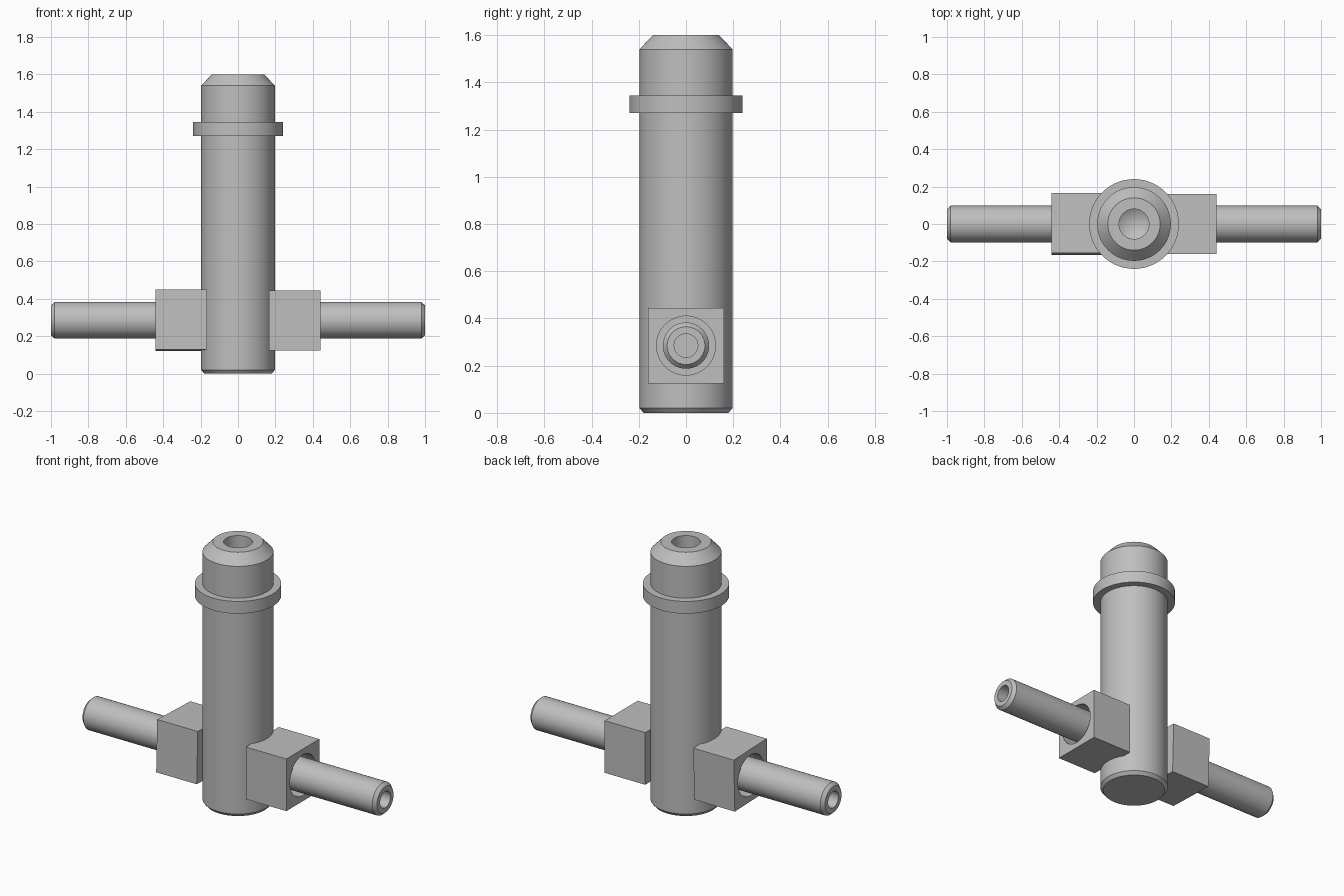
import bpy
import bmesh
import math
from mathutils import Matrix, Vector

cube = bpy.data.objects.get("Cube")
if cube:
    bpy.data.objects.remove(cube, do_unlink=True)

# One plain metal colour
metal = bpy.data.materials.new("grey metal")
metal.use_nodes = True
METAL_COLOUR = (0.52, 0.52, 0.52, 1)
metal.diffuse_color = METAL_COLOUR
metal.node_tree.nodes["Principled BSDF"].inputs["Base Color"].default_value = METAL_COLOUR

OUTLET_Z = 0.285


def finish(name, bm):
    """Turn a bmesh into a smooth-shaded object with sharp edges kept."""
    bmesh.ops.recalc_face_normals(bm, faces=bm.faces)
    mesh = bpy.data.meshes.new(name)
    bm.to_mesh(mesh)
    bm.free()
    mesh.materials.append(metal)
    obj = bpy.data.objects.new(name, mesh)
    bpy.context.collection.objects.link(obj)
    return obj


def smooth(obj):
    bpy.ops.object.select_all(action='DESELECT')
    obj.select_set(True)
    bpy.context.view_layer.objects.active = obj
    bpy.ops.object.shade_smooth_by_angle(angle=math.radians(25))


def lathe(name, profile, matrix=Matrix(), closed=False, steps=64):
    """Spin (radius, height) points round z, then place with matrix."""
    bm = bmesh.new()
    verts = [bm.verts.new((r, 0, h)) for r, h in profile]
    pairs = list(zip(verts, verts[1:]))
    if closed:
        pairs.append((verts[-1], verts[0]))
    edges = [bm.edges.new(p) for p in pairs]
    bmesh.ops.spin(bm, geom=verts + edges, axis=(0, 0, 1), cent=(0, 0, 0),
                   angle=2 * math.pi, steps=steps, use_duplicate=False)
    bmesh.ops.remove_doubles(bm, verts=bm.verts, dist=0.0001)
    bmesh.ops.transform(bm, matrix=matrix, verts=bm.verts)
    return finish(name, bm)


# Main body: chamfered foot and top, drilled bore with conical floor
smooth(lathe("main_body", [
    (0, 0), (0.18, 0), (0.197, 0.02), (0.197, 1.54), (0.14, 1.6),
    (0.08, 1.6), (0.08, 0.33), (0, 0.28)]))

# Collar near the top
smooth(lathe("collar", [(0.19, 1.27), (0.24, 1.27), (0.24, 1.345), (0.19, 1.345)],
             closed=True))

for side, sign, tilt in (("left", 1, 0), ("right", -1, -1.8)):
    along_x = Matrix.Translation((0, 0, OUTLET_Z)) @ Matrix.Rotation(sign * math.pi / 2, 4, 'Y')

    # Hollow outlet tube with chamfered end
    smooth(lathe(side + "_outlet_tube", [
        (0, 0.15), (0.098, 0.15), (0.098, 0.98), (0.08, 1.0),
        (0.05, 1.0), (0.05, 0.23), (0, 0.2)], along_x))

    # Square block, with a round recess around the tube
    bm = bmesh.new()
    size = Matrix.Diagonal((0.275, 0.32, 0.32, 1))
    place = Matrix.Translation((sign * 0.3025, 0, OUTLET_Z))
    bmesh.ops.create_cube(bm, size=1, matrix=place @ Matrix.Rotation(math.radians(tilt), 4, 'X') @ size)
    block = finish(side + "_block", bm)
    cutter = lathe("recess_cutter", [(0, 0.32), (0.125, 0.32), (0.125, 0.5), (0, 0.5)], along_x)
    cutter.hide_render = True
    cut = block.modifiers.new("recess", 'BOOLEAN')
    cut.operation = 'DIFFERENCE'
    cut.solver = 'EXACT'
    cut.object = cutter
    bpy.context.view_layer.objects.active = block
    bpy.ops.object.modifier_apply(modifier=cut.name)
    bpy.data.objects.remove(cutter, do_unlink=True)
    smooth(block)
